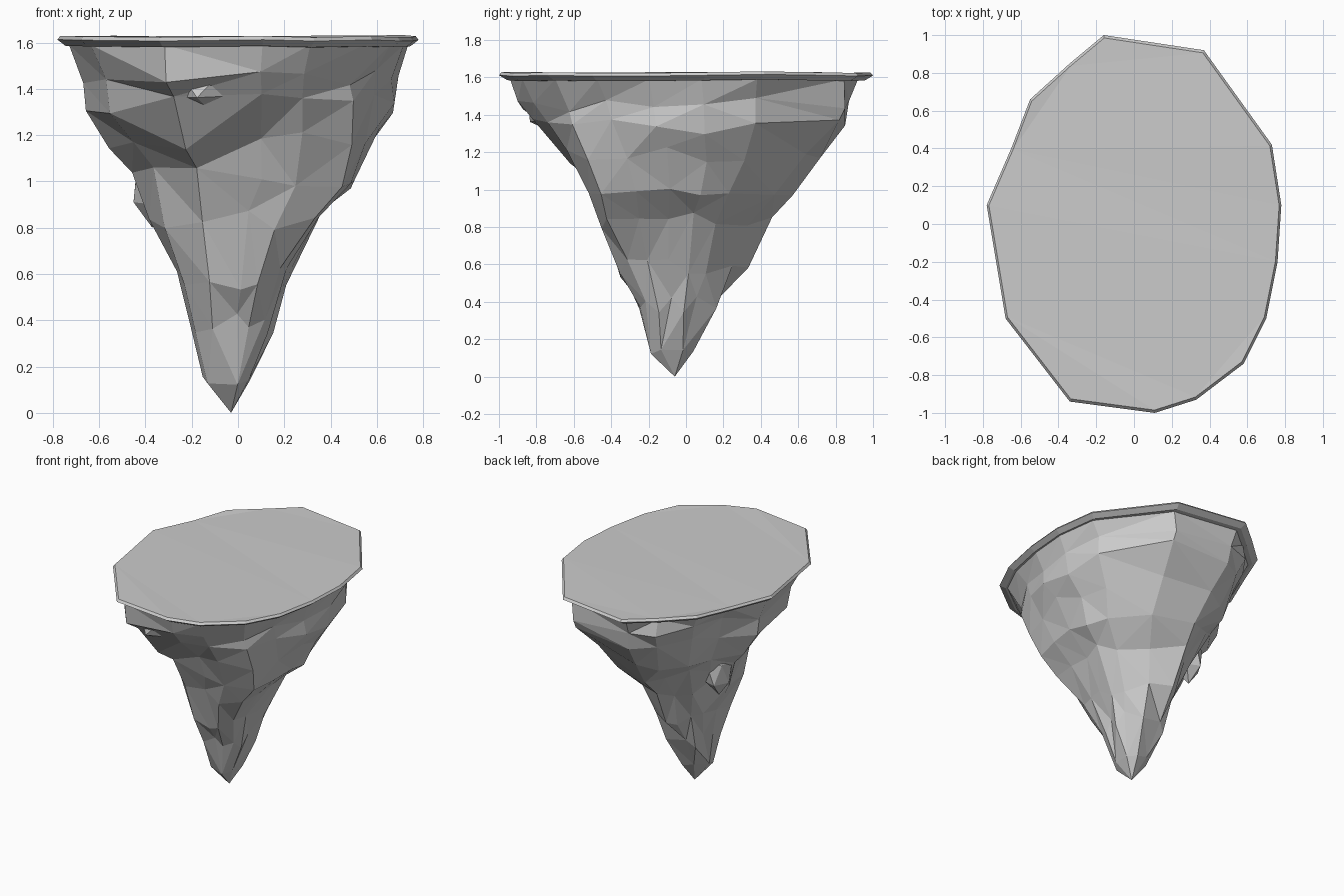
import bpy, bmesh, random
from math import atan2, cos, exp, pi
from mathutils import Vector, Matrix

if "Cube" in bpy.data.objects:
    bpy.data.objects.remove(bpy.data.objects["Cube"])

random.seed(7)

# Plan outline of the flat top (x, y)
OUTLINE = [(-0.16, 1.0), (-0.34, 0.85), (-0.55, 0.66), (-0.65, 0.4), (-0.78, 0.1),
           (-0.68, -0.5), (-0.34, -0.94), (0.11, -1.0), (0.33, -0.93), (0.58, -0.74),
           (0.70, -0.5), (0.76, -0.2), (0.78, 0.1), (0.73, 0.42), (0.37, 0.92)]


def finish(bm, name):
    bmesh.ops.recalc_face_normals(bm, faces=bm.faces[:])
    mesh = bpy.data.meshes.new(name)
    bm.to_mesh(mesh)
    bm.free()
    obj = bpy.data.objects.new(name, mesh)
    bpy.context.collection.objects.link(obj)
    return obj


def bridge(bm, a, b):
    n = len(a)
    for i in range(n):
        bm.faces.new((a[i], a[(i + 1) % n], b[(i + 1) % n], b[i]))


# Flat top: thin slab with a bevelled, slightly wavy lip
bm = bmesh.new()
wave = [random.uniform(-0.006, 0.006) for _ in OUTLINE]
levels = [(0.985, 1.628), (1.0, 1.612), (0.955, 1.585)]
rings = [[bm.verts.new((x * s, y * s, z + w)) for (x, y), w in zip(OUTLINE, wave)]
         for s, z in levels]
for a, b in zip(rings, rings[1:]):
    bridge(bm, a, b)
bm.faces.new(rings[0])
bm.faces.new(rings[-1])
bmesh.ops.triangulate(bm, faces=bm.faces[:])
finish(bm, "flat_top")

# Rocky underside: rings of (z, x min, x max, y min, y max) narrowing to a tip
RINGS = [(1.59, -0.73, 0.735, -0.94, 0.92), (1.46, -0.70, 0.70, -0.91, 0.92),
         (1.34, -0.65, 0.67, -0.83, 0.86), (1.18, -0.55, 0.60, -0.66, 0.75),
         (1.02, -0.46, 0.53, -0.55, 0.60), (0.84, -0.37, 0.36, -0.46, 0.45),
         (0.58, -0.26, 0.22, -0.37, 0.33), (0.38, -0.21, 0.15, -0.26, 0.19),
         (0.14, -0.15, 0.06, -0.20, 0.06)]


def bump(angle, centre, width):
    d = (angle - centre + pi) % (2 * pi) - pi
    return exp(-(d / width) ** 2)


bm = bmesh.new()
rings = []
for k, (z, x0, x1, y0, y1) in enumerate(RINGS):
    ring = []
    for x, y in OUTLINE:
        u, v = x / 0.78, y
        ang = atan2(v, u)
        # Shoulder at front right, groove at back right, in the middle heights
        fade = max(0.0, 1 - abs(z - 0.8) / 0.55)
        f = 1 + fade * (0.22 * bump(ang, -pi / 4, 0.5) - 0.32 * bump(ang, pi / 4, 0.45))
        dz = 0.0
        if k:
            f *= random.uniform(0.92, 1.04)
            dz = random.uniform(-0.05, 0.05) * (1 if k < 8 else 0.5)
        # Hollow between buttresses high on the front
        if 1.0 < z < 1.3:
            f -= 0.08 * bump(ang, -pi / 2, 0.4)
        ring.append(bm.verts.new(((x0 + x1) / 2 + u * f * (x1 - x0) / 2,
                                  (y0 + y1) / 2 + v * f * (y1 - y0) / 2, z + dz)))
    rings.append(ring)
for a, b in zip(rings, rings[1:]):
    bridge(bm, a, b)
bm.faces.new(rings[0])
tip = bm.verts.new((-0.03, -0.06, 0))
last = rings[-1]
for i in range(len(last)):
    bm.faces.new((last[i], last[(i + 1) % len(last)], tip))
low = [v for v in bm.verts if v.co.z < 0.75 and v is not tip]
bmesh.ops.remove_doubles(bm, verts=low, dist=0.075)
bmesh.ops.triangulate(bm, faces=bm.faces[:])
finish(bm, "rock_underside")


# Boulders jutting from the sides
def boulder(name, centre, size):
    bm = bmesh.new()
    bmesh.ops.create_icosphere(bm, subdivisions=1, radius=1)
    for v in bm.verts:
        v.co = Vector([c * s * random.uniform(0.9, 1.1) for c, s in zip(v.co, size)]) + Vector(centre)
    finish(bm, name)


boulder("left_boulder", (-0.37, 0.14, 0.98), (0.09, 0.12, 0.17))
boulder("front_boulder", (-0.12, -0.70, 1.42), (0.20, 0.15, 0.12))
